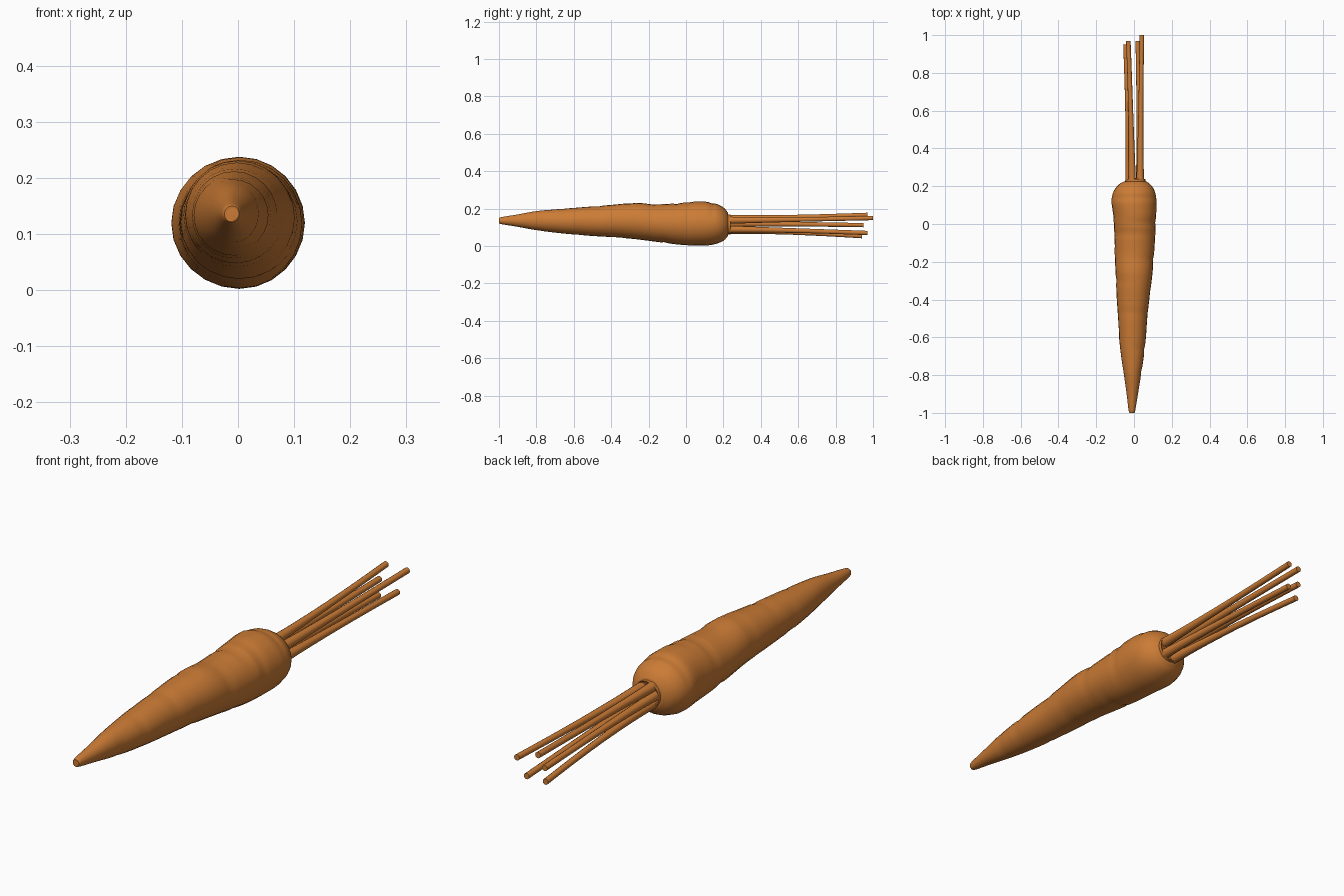
import bpy, bmesh, math
from mathutils import Vector

cube = bpy.data.objects.get("Cube")
if cube:
    bpy.data.objects.remove(cube, do_unlink=True)

# One warm orange for everything
orange = bpy.data.materials.new("carrot_orange")
orange.use_nodes = True
colour = (0.60, 0.20, 0.036, 1)
orange.diffuse_color = colour
orange.node_tree.nodes["Principled BSDF"].inputs["Base Color"].default_value = colour


def spline(rows, steps):
    """Resample rows of numbers with a smooth Catmull-Rom curve."""
    rows = [Vector(row) for row in rows]
    result = []
    for i in range(len(rows) - 1):
        before, start = rows[max(i - 1, 0)], rows[i]
        end, after = rows[i + 1], rows[min(i + 2, len(rows) - 1)]
        for step in range(steps):
            t = step / steps
            pull_start, pull_end = (end - before) / 2, (after - start) / 2
            delta = end - start
            result.append(start + pull_start * t
                          + (delta * 3 - pull_start * 2 - pull_end) * t ** 2
                          + (pull_start + pull_end - delta * 2) * t ** 3)
    result.append(rows[-1])
    return result


def loft(name, rings, sides, dent=None):
    """Skin elliptical rings (y, centre x, centre z, radius x, radius z)."""
    bm = bmesh.new()
    loops = []
    for y, cx, cz, rx, rz in rings:
        loop = []
        for k in range(sides):
            angle = math.tau * k / sides
            scale = 1 - (dent(y, angle) if dent else 0)
            loop.append(bm.verts.new((cx + rx * scale * math.cos(angle), y,
                                      cz + rz * scale * math.sin(angle))))
        loops.append(loop)
    for low, high in zip(loops, loops[1:]):
        for k in range(sides):
            n = (k + 1) % sides
            bm.faces.new((low[k], low[n], high[n], high[k]))
    bm.faces.new(loops[0])
    bm.faces.new(loops[-1])
    bmesh.ops.recalc_face_normals(bm, faces=bm.faces)
    mesh = bpy.data.meshes.new(name)
    bm.to_mesh(mesh)
    bm.free()
    mesh.materials.append(orange)
    obj = bpy.data.objects.new(name, mesh)
    bpy.context.collection.objects.link(obj)
    bpy.ops.object.select_all(action="DESELECT")
    obj.select_set(True)
    bpy.context.view_layer.objects.active = obj
    bpy.ops.object.shade_smooth_by_angle(angle=math.radians(45))
    return obj


# Shallow creases, each covering part of the way round: (y, facing angle)
creases = [(0.14, 1.6), (0.01, 0.6), (-0.05, 1.9), (-0.11, 4.2), (-0.19, 0.3),
           (-0.30, 2.4), (-0.36, 5.2), (-0.47, 1.3), (-0.57, 3.6), (-0.66, 0.4),
           (-0.78, 5.9)]


def crease_depth(y, angle):
    return sum(0.045 * math.exp(-((y - at) / 0.014) ** 2)
               * max(0, math.cos(angle - facing)) for at, facing in creases)


# Root, from the tip to the rounded shoulder
root = [
    (-1.00, -0.010, 0.135, 0.010, 0.011),
    (-0.99, -0.011, 0.136, 0.017, 0.018),
    (-0.90, -0.009, 0.136, 0.030, 0.033),
    (-0.80, -0.008, 0.136, 0.045, 0.051),
    (-0.70, -0.008, 0.134, 0.060, 0.062),
    (-0.60, -0.008, 0.133, 0.071, 0.071),
    (-0.50, -0.007, 0.133, 0.077, 0.079),
    (-0.40, -0.005, 0.134, 0.086, 0.086),
    (-0.27, 0.000, 0.134, 0.097, 0.097),
    (-0.16, 0.002, 0.123, 0.104, 0.100),
    (-0.05, 0.004, 0.119, 0.109, 0.110),
    (0.04, 0.004, 0.120, 0.113, 0.117),
    (0.12, 0.000, 0.120, 0.119, 0.116),
    (0.17, 0.001, 0.119, 0.110, 0.104),
    (0.205, 0.003, 0.117, 0.088, 0.085),
    (0.225, 0.006, 0.116, 0.060, 0.060),
]
loft("carrot_root", spline(root, 5), 24, crease_depth)

# Collar where the stalks leave the root
loft("stalk_collar", [(0.20, 0.007, 0.116, 0.055, 0.055),
                      (0.237, 0.007, 0.116, 0.053, 0.053),
                      (0.230, 0.007, 0.116, 0.044, 0.044)], 20)

# Stalks: base (x, z) and cut end (x, y, z)
stalks = {
    "top_stalk": ((-0.010, 0.148), (-0.030, 0.97, 0.167)),
    "left_stalk": ((0.033, 0.138), (0.042, 1.00, 0.150)),
    "right_stalk": ((-0.026, 0.120), (-0.045, 0.95, 0.112)),
    "lower_left_stalk": ((0.030, 0.090), (0.020, 0.97, 0.070)),
    "lower_right_stalk": ((-0.014, 0.084), (-0.042, 0.94, 0.053)),
}
for name, ((bx, bz), (ex, ey, ez)) in stalks.items():
    path = []
    for t in (0, 0.1, 0.25, 0.5, 0.75, 1):
        bend = t ** 1.5
        radius = 0.012 + 0.009 * (1 - t) ** 3
        path.append((0.2 + (ey - 0.2) * t, bx + (ex - bx) * bend,
                     bz + (ez - bz) * bend, radius, radius))
    loft(name, spline(path, 2), 10)
